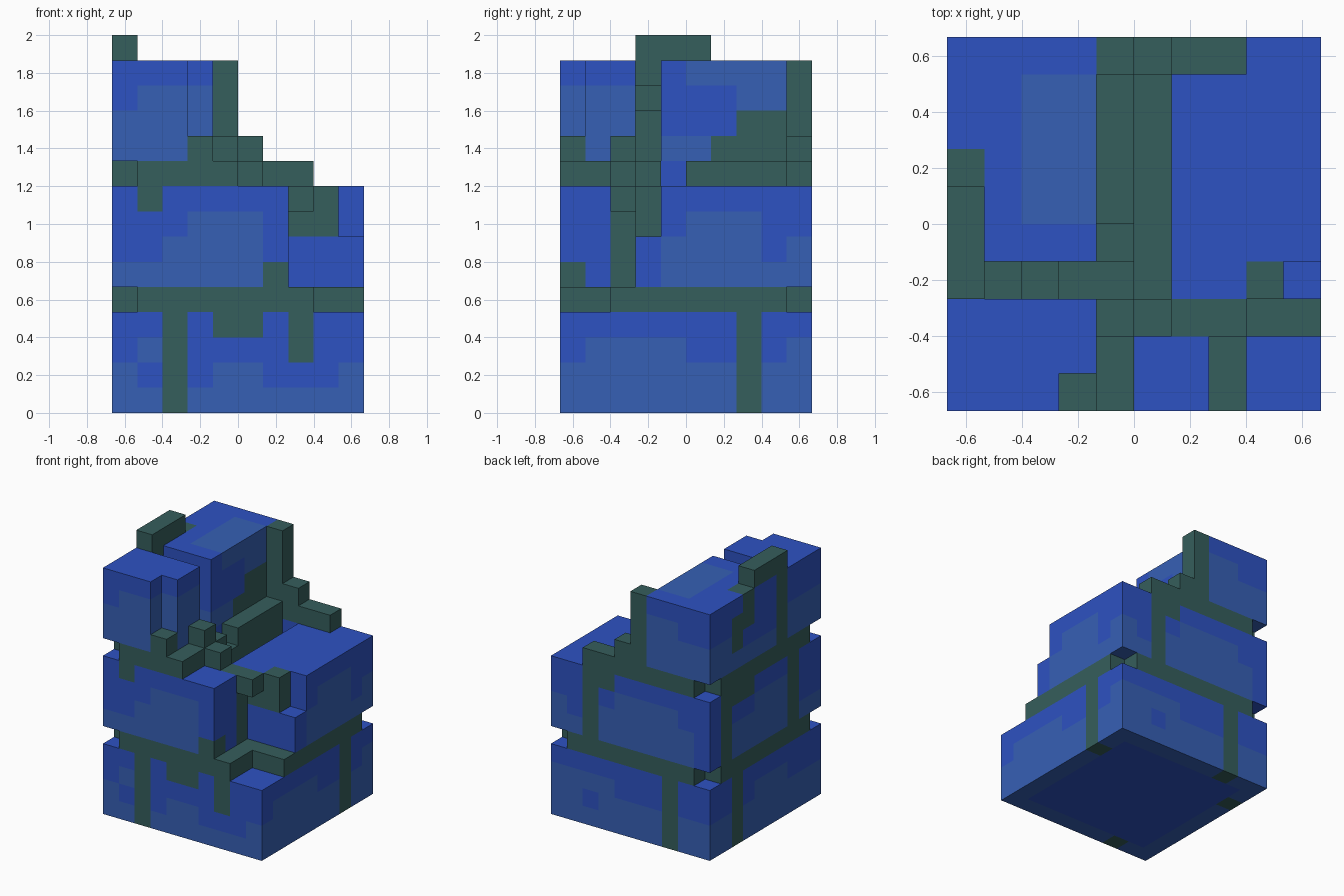
import bpy, bmesh
from mathutils import Vector

cube = bpy.data.objects.get("Cube")
if cube:
    bpy.data.objects.remove(cube, do_unlink=True)

U = 2 / 15          # edge of one cell; the model is 10 x 10 x 15 cells
BLUE, LIGHT, GREEN = 0, 1, 2


def make_material(name, rgb):
    m = bpy.data.materials.new(name)
    m.diffuse_color = (*rgb, 1)
    m.use_nodes = True
    bsdf = m.node_tree.nodes["Principled BSDF"]
    bsdf.inputs["Base Color"].default_value = (*rgb, 1)
    bsdf.inputs["Roughness"].default_value = 0.9
    return m


MATERIALS = [make_material("deep_blue", (0.027, 0.084, 0.54)),
             make_material("pale_blue", (0.037, 0.117, 0.46)),
             make_material("moss_green", (0.036, 0.112, 0.107))]

cells = {}          # (x, y, z) -> [part, colour]


def box_cells(x, y, z):
    return [(i, j, k) for i in range(*x) for j in range(*y) for k in range(*z)]


def fill(part, colour, x, y, z):
    for c in box_cells(x, y, z):
        cells[c] = [part, colour]


def cut(x, y, z):
    for c in box_cells(x, y, z):
        cells.pop(c, None)


def paint(colour, x, y, z):
    for c in box_cells(x, y, z):
        if c in cells:
            cells[c][1] = colour


ALL = (0, 10)
F, B, L, R = (0, 1), (9, 10), (0, 1), (9, 10)   # outer rows: front, back, low x, high x

# Lower course of blocks
fill("lower_blocks", BLUE, ALL, ALL, (0, 4))
for x, z in [((0, 10), (0, 1)), ((0, 1), (1, 2)), ((1, 2), (2, 3)),
             ((4, 6), (1, 2)), ((9, 10), (1, 2))]:
    paint(LIGHT, x, F, z)
paint(LIGHT, R, ALL, (0, 2))
paint(LIGHT, R, (1, 5), (2, 3))
paint(LIGHT, (1, 10), B, (0, 2))
paint(LIGHT, (6, 10), B, (2, 3))
paint(BLUE, (7, 8), B, (1, 2))
paint(LIGHT, L, (1, 10), (0, 2))
paint(LIGHT, L, (3, 6), (2, 3))
paint(GREEN, (2, 3), F, (0, 4))
paint(GREEN, (4, 6), F, (3, 4))
paint(GREEN, (7, 8), F, (2, 4))
paint(GREEN, R, (7, 8), (0, 4))
paint(GREEN, L, (7, 8), (0, 4))
paint(GREEN, (2, 3), B, (0, 4))

# Lower mortar bed with its corners chipped away
fill("lower_mortar", GREEN, ALL, ALL, (4, 5))
for x, y in [(L, F), (L, B), (R, B), ((8, 10), (0, 2))]:
    cut(x, y, (4, 5))

# Middle course: front block, rear blocks, and the mortar joint between them
fill("middle_front_block", BLUE, (0, 7), (0, 2), (5, 9))
fill("middle_rear_blocks", BLUE, ALL, (3, 10), (5, 9))
fill("middle_joint", GREEN, (0, 7), (2, 3), (5, 9))
fill("middle_joint", GREEN, (7, 8), (2, 3), (8, 9))
fill("middle_joint", GREEN, (5, 6), (3, 10), (5, 9))
fill("middle_joint", GREEN, (4, 5), (3, 9), (5, 9))
fill("middle_rear_blocks", BLUE, (4, 6), B, (5, 9))
cut((5, 6), (3, 9), (8, 9))
cut((9, 10), (3, 4), (7, 9))
for x, z in [((0, 6), (5, 6)), ((2, 6), (6, 7)), ((3, 6), (7, 8))]:
    paint(LIGHT, x, F, z)
for y, z in [((4, 10), (5, 6)), ((4, 8), (6, 7)), ((9, 10), (6, 7)), ((5, 8), (7, 8))]:
    paint(LIGHT, R, y, z)
paint(LIGHT, (1, 7), B, (5, 7))
paint(LIGHT, (2, 6), B, (7, 8))
paint(LIGHT, (8, 9), B, (5, 6))
paint(LIGHT, L, (3, 8), (5, 7))
paint(LIGHT, L, (3, 6), (7, 8))
paint(LIGHT, L, (0, 2), (5, 6))
paint(GREEN, (1, 2), F, (8, 9))
paint(GREEN, (6, 7), F, (5, 6))
paint(GREEN, (8, 9), (3, 4), (7, 9))
paint(GREEN, (7, 8), (3, 4), (7, 8))
paint(GREEN, (7, 8), B, (5, 9))
paint(GREEN, (6, 7), B, (8, 9))
paint(GREEN, L, (8, 9), (5, 9))
paint(GREEN, L, (6, 8), (8, 9))

# Upper mortar bed
fill("upper_mortar", GREEN, (0, 5), (0, 4), (9, 10))
fill("upper_mortar", GREEN, (0, 4), (4, 10), (9, 10))
fill("upper_mortar", GREEN, (4, 5), (5, 10), (9, 10))
fill("upper_mortar", GREEN, (5, 6), (2, 3), (9, 10))
fill("upper_mortar", GREEN, (5, 8), B, (9, 10))
cut(L, F, (9, 10))
cut(L, B, (9, 10))
paint(BLUE, (3, 4), (4, 5), (9, 10))

# Upper front block
fill("upper_front_block", BLUE, (0, 4), (0, 3), (10, 14))
paint(LIGHT, (0, 1), (0, 3), (10, 12))
paint(LIGHT, (1, 4), (0, 3), (10, 13))
cut((3, 4), F, (11, 14))
paint(GREEN, (3, 4), F, (10, 11))

# Upper rear block
fill("upper_rear_block", BLUE, (0, 4), (4, 10), (10, 14))
paint(LIGHT, (2, 4), (5, 9), (13, 14))
paint(LIGHT, (3, 4), (7, 9), (12, 13))
paint(LIGHT, (3, 4), (4, 6), (10, 11))
paint(GREEN, (3, 4), (7, 9), (10, 12))
paint(GREEN, (3, 4), (6, 7), (10, 11))
paint(LIGHT, (0, 4), B, (10, 12))
paint(LIGHT, (2, 4), B, (12, 13))
paint(LIGHT, L, (4, 10), (10, 11))
paint(LIGHT, L, (8, 10), (11, 12))
paint(GREEN, L, (6, 7), (12, 14))
paint(GREEN, L, (7, 8), (11, 13))

# Upper joint: crumbling steps between the blocks and a raised ridge
fill("upper_joint", GREEN, (1, 2), (3, 4), (10, 13))
fill("upper_joint", GREEN, (2, 3), (3, 4), (10, 12))
fill("upper_joint", GREEN, (4, 5), (2, 3), (10, 11))
fill("ridge", GREEN, L, (3, 4), (10, 15))
fill("ridge", GREEN, L, (4, 6), (14, 15))

# Rear steps beside the upper block
fill("rear_steps", GREEN, (4, 5), B, (10, 14))
fill("rear_steps", GREEN, (5, 6), B, (10, 11))


# Skin the exposed sides of each part, then merge flat areas of one colour
def build(part):
    bm = bmesh.new()
    verts = {}

    def vert(p):
        if p not in verts:
            verts[p] = bm.verts.new(((p[0] - 5) * U, (p[1] - 5) * U, p[2] * U))
        return verts[p]

    for c, (name, colour) in cells.items():
        if name != part:
            continue
        for axis in range(3):
            for side in (0, 1):
                n = list(c)
                n[axis] += 2 * side - 1
                if tuple(n) in cells:
                    continue
                ring = []
                for a, b in ((0, 0), (1, 0), (1, 1), (0, 1)):
                    p = list(c)
                    p[axis] += side
                    p[(axis + 1) % 3] += a
                    p[(axis + 2) % 3] += b
                    ring.append(vert(tuple(p)))
                face = bm.faces.new(ring if side else ring[::-1])
                face.material_index = colour
    bmesh.ops.dissolve_limit(bm, angle_limit=0.01, verts=bm.verts[:],
                             edges=bm.edges[:], delimit={'MATERIAL'})
    mesh = bpy.data.meshes.new(part)
    bm.to_mesh(mesh)
    bm.free()
    for m in MATERIALS:
        mesh.materials.append(m)
    bpy.context.collection.objects.link(bpy.data.objects.new(part, mesh))


for part in dict.fromkeys(name for name, _ in cells.values()):
    build(part)
